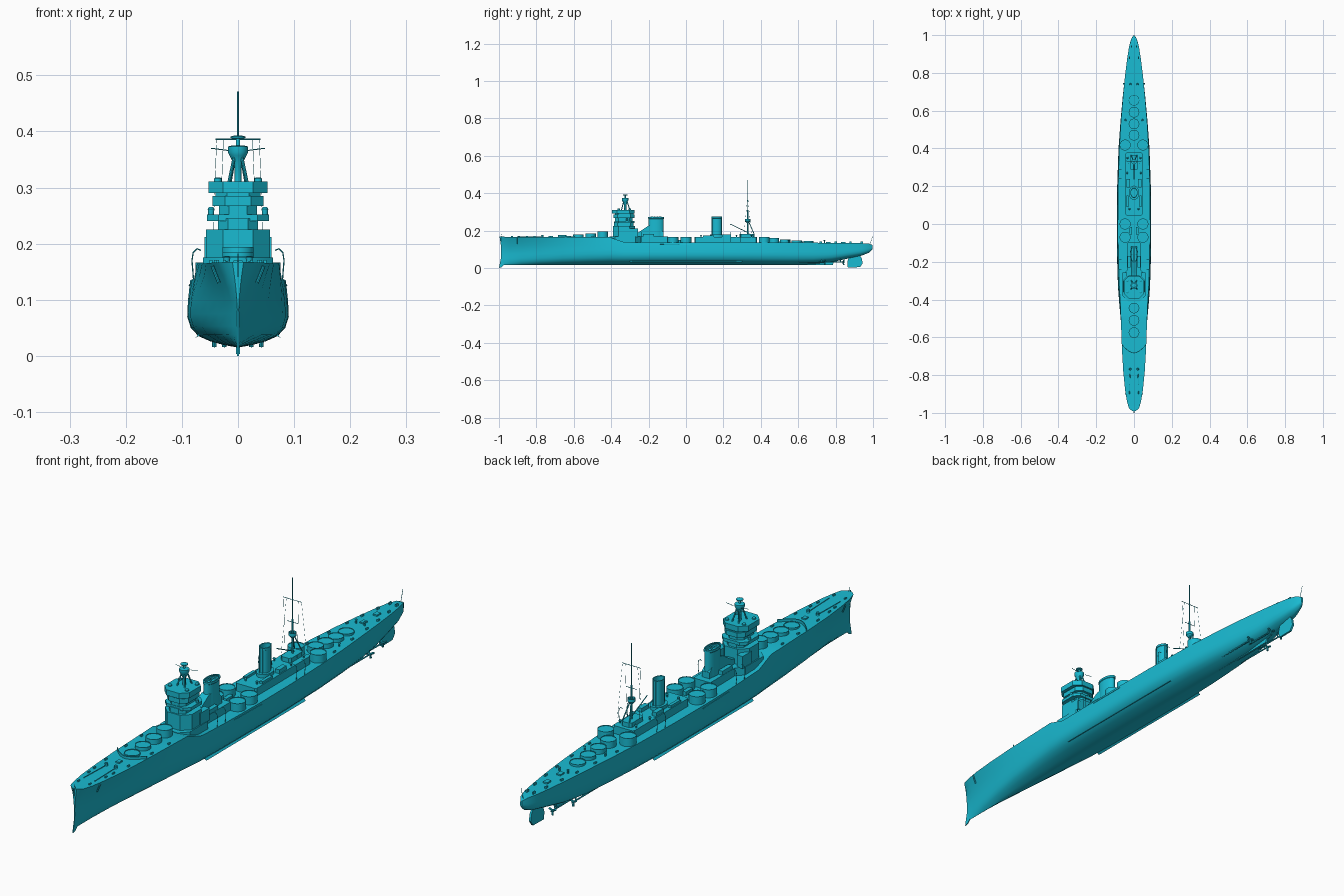
import bpy, bmesh, math
from mathutils import Vector

paint = bpy.data.materials.new("ship_paint")
paint.diffuse_color = (0.01, 0.5, 0.65, 1)


def finish(name, bm, smooth=True):
    bmesh.ops.recalc_face_normals(bm, faces=bm.faces)
    me = bpy.data.meshes.new(name)
    bm.to_mesh(me)
    bm.free()
    ob = bpy.data.objects.new(name, me)
    bpy.context.collection.objects.link(ob)
    me.materials.append(paint)
    if smooth:
        bpy.ops.object.select_all(action='DESELECT')
        ob.select_set(True)
        bpy.context.view_layer.objects.active = ob
        bpy.ops.object.shade_smooth_by_angle(angle=math.radians(32))
    return ob


def loft(name, rings):
    bm = bmesh.new()
    rows = [[bm.verts.new(p) for p in r] for r in rings]
    n = len(rows[0])
    for a, b in zip(rows, rows[1:]):
        for i in range(n):
            j = (i + 1) % n
            bm.faces.new((a[i], a[j], b[j], b[i]))
    bm.faces.new(rows[0])
    bm.faces.new(rows[-1])
    return finish(name, bm)


def prism(name, outline, lo, hi, axis='z'):
    # outline is (x, y) pulled along z, or (y, z) pulled along x
    put = (lambda a, b, h: (a, b, h)) if axis == 'z' else (lambda a, b, h: (h, a, b))
    return loft(name, [[put(a, b, h) for a, b in outline] for h in (lo, hi)])


def box(name, x, y, hx, hy, z0, z1):
    return prism(name, [(x - hx, y - hy), (x + hx, y - hy), (x + hx, y + hy), (x - hx, y + hy)], z0, z1)


def turned(name, x, y, profile, stretch=1, n=32):
    # profile of (radius, z); stretch lengthens along y
    return loft(name, [[(x + r * math.cos(2 * math.pi * i / n), y + r * stretch * math.sin(2 * math.pi * i / n), z)
                        for i in range(n)] for r, z in profile])


def rods(name, paths, r, n=8):
    bm = bmesh.new()
    for path in paths:
        for a, b in zip(path, path[1:]):
            a, b = Vector(a), Vector(b)
            q = (b - a).to_track_quat('Z', 'Y')
            ra, rb = [[bm.verts.new(p + q @ Vector((r * math.cos(2 * math.pi * i / n), r * math.sin(2 * math.pi * i / n), 0)))
                       for i in range(n)] for p in (a, b)]
            for i in range(n):
                bm.faces.new((ra[i], ra[i - 1], rb[i - 1], rb[i]))
            bm.faces.new(ra)
            bm.faces.new(rb)
    return finish(name, bm)


def octagon(hx, y0, y1, c):
    return [(-hx + c, y0), (hx - c, y0), (hx, y0 + c), (hx, y1 - c), (hx - c, y1), (-hx + c, y1), (-hx, y1 - c), (-hx, y0 + c)]


# Hull stations: y, deck half width, waterline half width, deck height, keel height
stations = [(-.99, .010, .001, .167, .016), (-.975, .027, .003, .167, .015), (-.94, .037, .010, .166, .015),
            (-.88, .047, .020, .166, .015), (-.78, .057, .036, .165, .015), (-.66, .064, .053, .165, .015),
            (-.52, .069, .069, .165, .015), (-.41, .073, .079, .165, .015), (-.33, .078, .085, .138, .015),
            (-.2, .082, .089, .136, .015), (0, .085, .0905, .135, .015), (.2, .084, .089, .135, .015),
            (.4, .078, .082, .135, .015), (.55, .069, .071, .135, .016), (.68, .058, .059, .135, .02),
            (.78, .048, .048, .134, .032), (.87, .037, .037, .133, .051), (.94, .026, .026, .132, .066),
            (.98, .014, .015, .130, .082), (.998, .003, .004, .122, .1)]
rings = []
for y, wd, wm, zd, zk in stations:
    zm = max(.07, zk + .4 * (zd - zk))
    half = [(wm * f, zk + (zm - zk) * g) for f, g in ((.02, 0), (.28, .08), (.55, .2), (.78, .37), (.93, .63), (1, 1))]
    half += [(wm + (wd - wm) * u ** 1.6, zm + (zd - zm) * u) for u in (.25, .5, .75, 1)]
    rings.append([(x, y, z) for x, z in half] + [(-x, y, z) for x, z in reversed(half)])
loft("hull", rings)
prism("stem_post", [(-1, 0), (-.985, .004), (-.97, .02), (-.97, .16), (-.985, .168), (-.997, .168), (-.988, .11), (-.99, .05)], -.0015, .0015, 'x')
prism("skeg", [(.5, .016), (.785, .017), (.79, .03), (.86, .055), (.6, .03)], -.004, .004, 'x')
prism("rudder", [(.865, .003), (.93, .004), (.945, .025), (.94, .05), (.925, .075), (.875, .07), (.862, .03)], -.004, .004, 'x')

# Bilge keels, shafts and propellers, both sides
for s in (-1, 1):
    loft("bilge_keel", [[(s * x, y, z) for x, z in ((.066, .038), (.077, .031), (.068, .041))] for y in (-.3, .3)])
    for x, y in ((.024, .84), (.042, .74)):
        rods("propeller_shaft", [[(s * x, y - .2, .033), (s * x, y + .01, .032)],
                                 [(s * x, y - .015, .032), (s * (x - .008), y - .015, .06)]], .0028)
        blades = [[(s * x, y, .032), (s * x + .016 * math.cos(a), y + .003, .032 + .016 * math.sin(a))]
                  for a in (.5, 2.6, 4.7)]
        rods("propeller", blades, .004)

# Barbettes: x, y, top
for y, top in ((-.64, .172), (-.575, .178), (-.51, .184), (-.445, .194), (.47, .160), (.53, .153), (.592, .148), (.655, .143)):
    base = .16 if y < 0 else .13
    turned("barbette", 0, y, [(.028, base), (.028, top), (.026, top), (.026, top - .002)])
for s in (-1, 1):
    for y in (-.07, .0, .418):
        turned("wing_barbette", s * .047, y, [(.029, .13), (.029, .166), (.027, .166), (.027, .164)])

# Deckhouses
prism("forward_deckhouse", octagon(.062, -.41, -.24, .03), .13, .167)
box("funnel_deckhouse", 0, -.18, .036, .085, .13, .167)
prism("aft_deckhouse", octagon(.044, .045, .38, .006), .13, .165)
for s in (-1, 1):
    box("side_house", s * .048, -.285, .012, .028, .165, .212)
    box("funnel_side_locker", s * .027, -.2, .008, .03, .165, .182)
    box("aft_side_locker", s * .031, .215, .009, .022, .165, .18)
    box("boat_stand", s * .035, .12, .006, .03, .165, .174)
    box("mid_locker", s * .018, -.035, .008, .02, .13, .15)

# Bridge tower, stacked levels
for name, hx, y0, y1, c, z0, z1 in (("bridge_base", .057, -.39, -.272, .03, .165, .225),
                                    ("bridge_lower", .036, -.385, -.28, .018, .225, .245),
                                    ("bridge_wing_deck", .055, -.382, -.275, .02, .240, .252),
                                    ("bridge_middle", .034, -.38, -.285, .018, .245, .27),
                                    ("bridge_gallery", .045, -.387, -.275, .022, .267, .285),
                                    ("bridge_neck", .040, -.38, -.28, .02, .28, .292),
                                    ("bridge_top", .053, -.395, -.275, .026, .29, .311)):
    prism(name, octagon(hx, y0, y1, c), z0, z1)
for s in (-1, 1):
    for y in (-.36, -.3):
        turned("signal_director", s * .036, y, [(.007, .31), (.007, .316), (.004, .318)], n=16)
    turned("searchlight", s * .048, -.315, [(.005, .252), (.006, .262), (.004, .265)], n=12)
rods("tripod_legs", [[(x, y, .31), (x * .35, -.325 + (y + .325) * .35, .36)]
                     for x, y in ((-.016, -.345), (.016, -.345), (-.014, -.3), (.014, -.3))], .0028)
turned("gun_director", 0, -.325, [(.006, .31), (.006, .338), (.015, .357), (.018, .363), (.018, .373), (.011, .375)])
turned("director_mast", 0, -.325, [(.004, .374), (.004, .387), (.013, .388), (.013, .391), (.005, .393)], n=20)
rods("bridge_yard", [[(-.048, -.31, .37), (-.017, -.31, .366)], [(.017, -.31, .366), (.048, -.31, .37)]], .0009)

# Forward funnel with sloped uptake
prism("funnel_uptake", [(-.285, .165), (-.285, .185), (-.255, .19), (-.2, .226), (-.16, .23), (-.12, .19), (-.12, .165)], -.016, .016, 'x')
turned("forward_funnel", 0, -.16, [(.02, .165), (.02, .262), (.0215, .264), (.0215, .272), (.018, .272), (.018, .255)], 2)
rods("forward_funnel_cap", [[(x, -.16 - d, .272), (x, -.16, .278), (x, -.16 + d, .272)]
                            for x, d in ((-.012, .028), (-.004, .036), (.004, .036), (.012, .028))], .0008)
# Aft funnel
turned("aft_funnel_base", 0, .165, [(.027, .16), (.027, .178)], 1.4)
turned("aft_funnel", 0, .165, [(.018, .165), (.018, .265), (.0195, .266), (.0195, .274), (.016, .274), (.016, .255)], 1.4)
rods("funnel_pipes", [[(s * .006, y, .165), (s * .006, y, .274)] for s in (-1, 1) for y in (.139, .191)], .0022)

# Main mast with yards, struts and rigging
my = .33
prism("mast_house", octagon(.022, .285, .365, .008), .16, .182)
rods("main_mast", [[(0, my, .165), (0, my, .31)]], .004)
rods("top_mast", [[(0, my, .3), (0, my, .471)]], .0016)
rods("mast_yards", [[(-.04, my, .386), (.04, my, .386)], [(-.022, my, .30), (.022, my, .30)]], .0011)
rods("mast_struts", [[(s * .016, .365, .18), (0, my, .26)] for s in (-1, 1)], .0022)
turned("mast_platform", 0, my, [(.005, .24), (.014, .25), (.014, .262), (.012, .262), (.012, .254)], n=20)
rods("rigging", [[(s * x, my, .386), (s * (x + .008), my + d, .18)] for s in (-1, 1) for x, d in ((.038, .02), (.026, -.02))], .0004, 4)
rods("boat_crane", [[(0, .34, .185), (.0, .235, .235)]], .0018)

# Boat davits and hull booms
for s in (-1, 1):
    for y in (-.24, -.19, .24, .29):
        rods("davit", [[(s * .079, y, .132), (s * .082, y, .17), (s * .08, y, .184), (s * .073, y, .191), (s * .066, y, .188)]], .0011)
    rods("boat_boom", [[(s * .0845, -.14, .128), (s * .0865, .02, .126)]], .0014)
    rods("anchor_rail", [[(s * .046, -.9, .16), (s * .034, -.9, .13)]], .003)

# Deck fittings: breakwater, anchor gear, bollards, vents, flag staffs
n = 12
arc = [(-.062 + .124 * i / n, -.685 + .042 * abs(2 * i / n - 1) ** 1.7) for i in range(n + 1)]
prism("breakwater", arc + [(x, y + .004) for x, y in reversed(arc)], .16, .175)
rods("anchor_chain", [[(s * .02, -.765, .167), (s * .024, -.9, .168)] for s in (-1, 1)], .0016)
for s in (-1, 1):
    turned("capstan", s * .02, -.768, [(.007, .163), (.005, .168), (.0065, .175), (.004, .177)], n=16)
    for y, x in ((-.93, .024), (-.85, .036), (-.81, .04), (-.73, .048), (-.6, .055), (-.5, .058)):
        box("fore_bollard", s * x, y, .0025, .006, .163, .171)
    for y, x in ((.5, .058), (.62, .05), (.72, .042), (.8, .034), (.88, .024), (.94, .014)):
        box("aft_bollard", s * x, y, .0025, .006, .13, .141)
    for y, x in ((.55, .044), (.74, .018), (.27, .036), (.08, .024), (.35, .034)):
        turned("vent", s * x, y, [(.003, .13), (.003, .172 if y < .4 else .145), (.0055, .174 if y < .4 else .147), (.004, .177 if y < .4 else .15)], n=12)
for y in (.76, .84):
    box("aft_hatch", 0, y, .009, .012, .13, .139)
box("fore_hatch", 0, -.72, .008, .01, .16, .17)
rods("flag_staffs", [[(0, -.985, .166), (0, -.988, .182)], [(0, .985, .128), (0, .998, .172)]], .0009)
